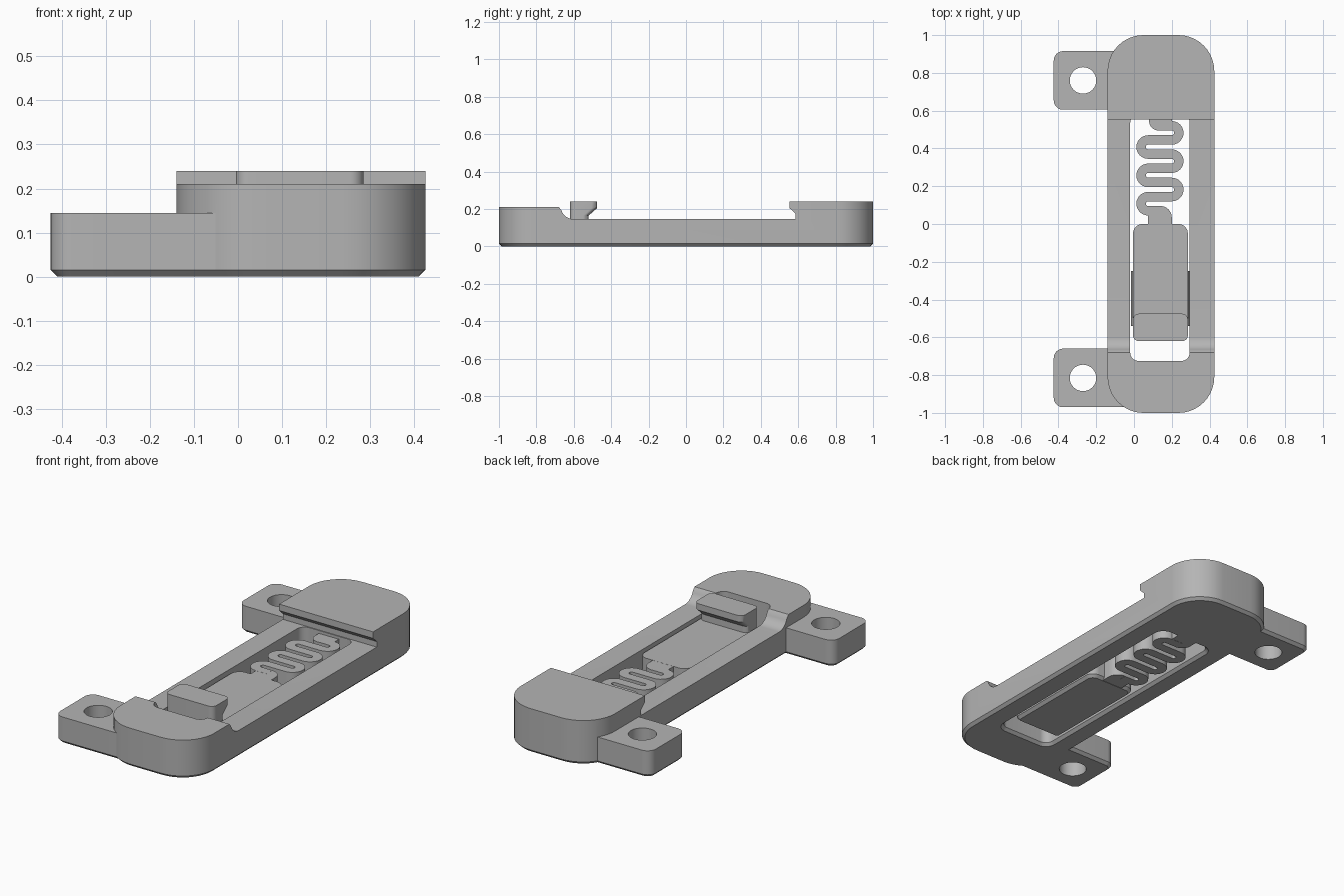
import bpy, bmesh, math
from mathutils import Vector

if "Cube" in bpy.data.objects:
    bpy.data.objects.remove(bpy.data.objects["Cube"], do_unlink=True)

grey = bpy.data.materials.new("plain_grey")
grey.use_nodes = True
grey.diffuse_color = (0.46, 0.46, 0.46, 1)
grey.node_tree.nodes["Principled BSDF"].inputs["Base Color"].default_value = (0.46, 0.46, 0.46, 1)


def rounded(x0, x1, y0, y1, radii, grow=0.0, steps=10):
    """Rounded rectangle; radii run front-right, back-right, back-left, front-left (+x is right)."""
    if not isinstance(radii, tuple):
        radii = (radii,) * 4
    x0, x1, y0, y1 = x0 - grow, x1 + grow, y0 - grow, y1 + grow
    corners = ((x1, y0, -1, 1), (x1, y1, -1, -1), (x0, y1, 1, -1), (x0, y0, 1, 1))
    pts = []
    for k, ((cx, cy, sx, sy), r) in enumerate(zip(corners, radii)):
        r = max(r + grow, 0.004)
        for i in range(steps + 1):
            a = math.radians(-90 + 90 * k + 90 * i / steps)
            pts.append((cx + sx * r + r * math.cos(a), cy + sy * r + r * math.sin(a)))
    return pts


def loft(name, layers, place=lambda p, h: (p[0], p[1], h)):
    """Solid through matching outlines, given as (outline, height)."""
    bm = bmesh.new()
    rings = [[bm.verts.new(place(p, h)) for p in pts] for pts, h in layers]
    n = len(rings[0])
    for a, b in zip(rings, rings[1:]):
        for i in range(n):
            j = (i + 1) % n
            bm.faces.new((a[i], a[j], b[j], b[i]))
    bm.faces.new(rings[0][::-1])
    bm.faces.new(rings[-1])
    bmesh.ops.recalc_face_normals(bm, faces=bm.faces[:])
    mesh = bpy.data.meshes.new(name)
    bm.to_mesh(mesh)
    bm.free()
    mesh.materials.append(grey)
    ob = bpy.data.objects.new(name, mesh)
    bpy.context.collection.objects.link(ob)
    return ob


def chamfered(name, rect, radii, top, c=0.015):
    """Rounded block standing on the ground with a chamfered foot."""
    full = rounded(*rect, radii)
    return loft(name, [(rounded(*rect, radii, -c), 0), (full, c), (full, top)])


def boolean(target, tool, operation):
    mod = target.modifiers.new(operation.lower(), 'BOOLEAN')
    mod.operation, mod.object, mod.solver = operation, tool, 'EXACT'
    bpy.context.view_layer.objects.active = target
    bpy.ops.object.modifier_apply(modifier=mod.name)
    bpy.data.objects.remove(tool, do_unlink=True)


# Frame with its stepped side profile
DECK = 0.145
frame = chamfered("frame", (-0.14, 0.425, -1, 1), 0.19, 0.24)
cove = [(-0.6 - 0.07 * math.sin(a), 0.215 - 0.07 * math.cos(a))
        for a in (math.radians(8 * i) for i in range(10))]
profile = [(-1.1, 0.3), (-1.1, 0.21), (-0.68, 0.21)] + cove[::-1]
profile += [(0.585, DECK), (0.585, 0.175), (0.553, 0.205), (0.553, 0.3)]
boolean(frame, loft("profile_cutter", [(profile, -0.6), (profile, 0.6)],
                    lambda p, h: (h, p[0], p[1])), 'DIFFERENCE')

# Mounting tabs with screw holes
for y0, y1 in ((0.605, 0.915), (-0.97, -0.66)):
    tab = chamfered("tab", (-0.425, -0.03, y0, y1), (0.004, 0.004, 0.05, 0.05), DECK)
    boolean(frame, tab, 'UNION')
    cy = (y0 + y1) / 2
    hole = rounded(-0.34, -0.2, cy - 0.07, cy + 0.07, 0.07)
    boolean(frame, loft("hole_cutter", [(hole, -0.1), (hole, 0.3)]), 'DIFFERENCE')

# Central slot, flared at the foot and running under the back lip
slot = (-0.02, 0.295, -0.725, 0.58)
wide, narrow = rounded(*slot, 0.045, 0.015), rounded(*slot, 0.045)
boolean(frame, loft("slot_cutter", [(wide, -0.05), (wide, 0), (narrow, 0.015), (narrow, 0.16)]),
        'DIFFERENCE')
upper = rounded(-0.02, 0.295, -0.725, 0.3, 0.045)
boolean(frame, loft("slot_top_cutter", [(upper, 0.1), (upper, 0.4)]), 'DIFFERENCE')

# Sliding plate, its finger grip and its side ridges
TOP = 0.13
chamfered("slider_plate", (-0.005, 0.285, -0.62, 0), (0.03, 0.05, 0.05, 0.03), TOP)
loft("finger_grip", [(rounded(-0.005, 0.285, -0.62, back, 0.03), z)
                     for back, z in ((-0.52, 0.1), (-0.52, 0.165), (-0.475, 0.205), (-0.475, 0.24))])
for side, x in (("right", -0.005), ("left", 0.285)):
    out = -0.012 if side == "right" else 0.009
    ridge = [(x, 0.035), (x + out, 0.06), (x + out, 0.08), (x, 0.105)]
    loft(side + "_ridge", [(ridge, -0.54), (ridge, -0.25)], lambda p, h: (p[0], h, p[1]))

# Serpentine spring drawn as a ribbon along a winding path
PITCH, HALF, FIRST = 0.075, 0.025, 0.07
path = [Vector((0.14, FIRST))]
for k in range(6):
    left = k % 2 == 0
    cx, cy = (0.075 if left else 0.2), FIRST + PITCH * (k + 0.5)
    for i in range(13):
        a = math.radians(-90 + 15 * i)
        path.append(Vector((cx + (-1 if left else 1) * PITCH / 2 * math.cos(a),
                            cy + PITCH / 2 * math.sin(a))))
path.append(Vector((0.13, FIRST + 6 * PITCH)))
sides = ([], [])
for i, p in enumerate(path):
    d = (path[min(i + 1, len(path) - 1)] - path[max(i - 1, 0)]).normalized()
    n = Vector((-d.y, d.x)) * HALF
    sides[0].append(p + n)
    sides[1].append(p - n)
ribbon = sides[0] + sides[1][::-1]
loft("spring", [(ribbon, 0.0), (ribbon, TOP)])

# Spring roots at the plate and at the back wall
for name, rect, radii in (
        ("spring_front_root", (0.075, 0.2, -0.03, 0.095), (0.004, 0.06, 0.004, 0.004)),
        ("spring_back_root", (0.08, 0.2, 0.495, 0.6), (0.004, 0.004, 0.004, 0.05))):
    outline = rounded(*rect, radii)
    loft(name, [(outline, 0.001), (outline, TOP - 0.0005)])

# Smooth the rounded walls, keep edges crisp
bpy.ops.object.select_all(action='DESELECT')
for ob in bpy.context.collection.objects:
    if ob.type == 'MESH' and grey.name in ob.data.materials:
        ob.select_set(True)
        bpy.context.view_layer.objects.active = ob
bpy.ops.object.shade_smooth_by_angle(angle=math.radians(30))
